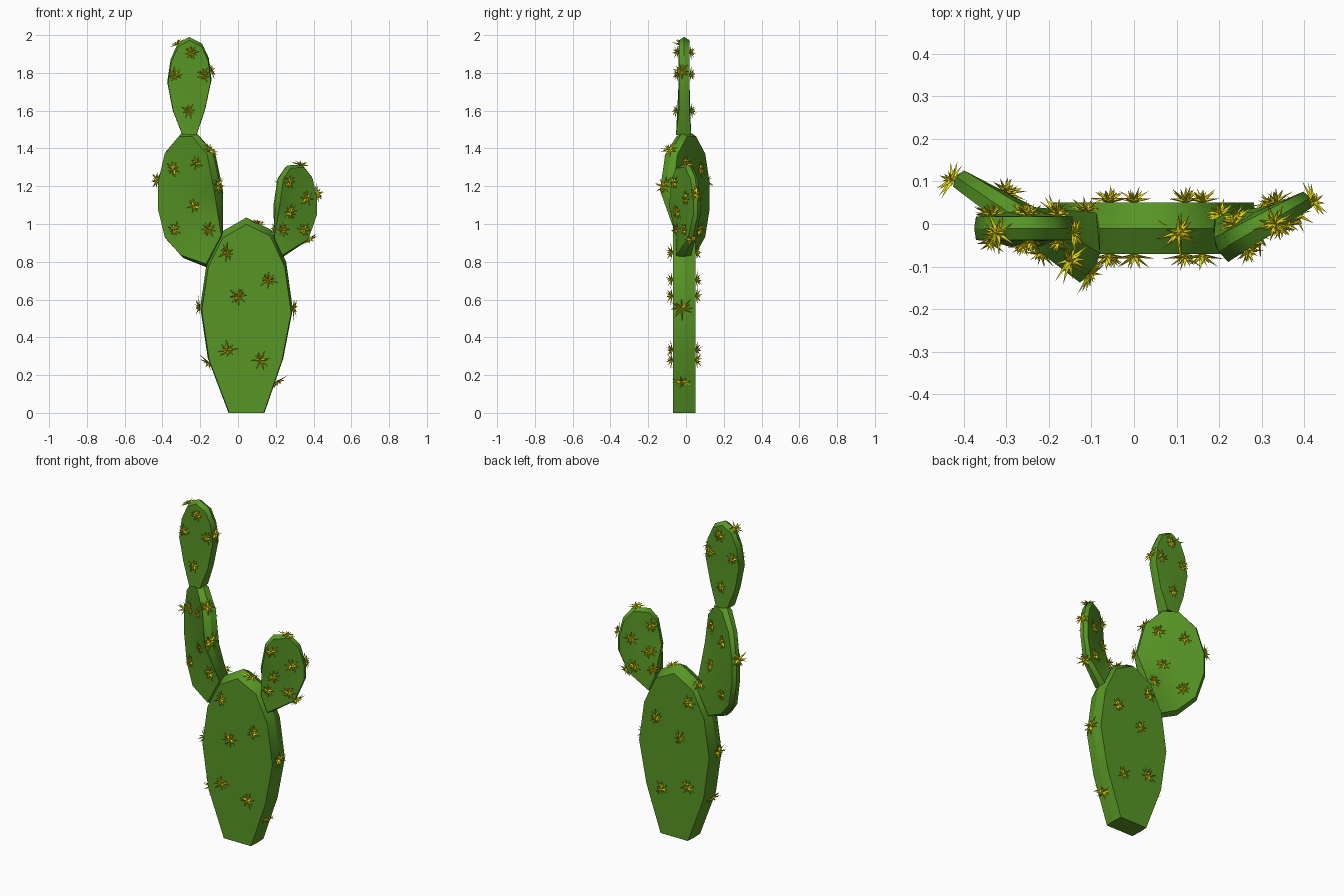
import bpy, bmesh, math, random
from mathutils import Vector
from mathutils.bvhtree import BVHTree

if "Cube" in bpy.data.objects:
    bpy.data.objects.remove(bpy.data.objects["Cube"])

random.seed(4)


def material(name, col):
    m = bpy.data.materials.new(name)
    m.diffuse_color = (*col, 1)
    m.use_nodes = True
    m.node_tree.nodes["Principled BSDF"].inputs["Base Color"].default_value = m.diffuse_color
    return m


GREEN = material("cactus green", (0.095, 0.30, 0.018))
YELLOW = material("spine yellow", (0.78, 0.70, 0.005))


def finish(bm, name, mat):
    me = bpy.data.meshes.new(name)
    bm.to_mesh(me)
    bm.free()
    me.materials.append(mat)
    ob = bpy.data.objects.new(name, me)
    bpy.context.collection.objects.link(ob)


def add_cluster(bm, pos, normal, width, height):
    """Flattened star of slim spines: each a low ridge tapering to a tip."""
    n = normal.normalized()
    u = n.orthogonal().normalized()
    v = n.cross(u)
    spin = random.uniform(0, 6.28)
    for count, reach, rise in ((8, 1.0, 0.3), (6, 0.75, 0.8), (3, 0.3, 1.0)):
        for i in range(count):
            a = spin + reach * 3 + math.tau * i / count + random.uniform(-0.2, 0.2)
            out = u * math.cos(a) + v * math.sin(a)
            side = n.cross(out) * 0.0075
            k = random.uniform(0.75, 1.15)
            tip = bm.verts.new(pos + out * width * reach * k + n * height * rise * k)
            left, right = bm.verts.new(pos - side), bm.verts.new(pos + side)
            top = bm.verts.new(pos + n * 0.009 - out * 0.002)
            for f in ((left, tip, top), (top, tip, right), (right, tip, left)):
                bm.faces.new(f[::-1])


def pad(name, outline, pivot, y0, slope, half, inset, size, spots, rim, joint=()):
    """Flat pad with a ridged rim; half = (x_a, h_a, x_b, h_b); joint points meet the pad below."""
    n = Vector((-slope, 1, 0)).normalized()
    px, pz = pivot
    xa, ha, xb, hb = half
    c = len(outline)

    def h(x):
        return ha + (hb - ha) * min(1, max(0, (x - xa) / (xb - xa)))

    def mid(x, z):
        return Vector((x, y0 + slope * (x - px), z))

    bm = bmesh.new()
    rings = []
    for side, k in ((-1, inset), (0, 1), (1, inset)):
        ring = []
        for i, (x, z) in enumerate(outline):
            x2, z2 = px + (x - px) * k, pz + (z - pz) * k
            p = mid(x2, z2) + n * side * h(x)
            if i in joint:
                p = Vector((x2, -0.013 + side * 0.04, z2))
            ring.append(bm.verts.new(p))
        rings.append(ring)
    for a, b in zip(rings, rings[1:]):
        for i in range(c):
            j = (i + 1) % c
            bm.faces.new((a[i], a[j], b[j], b[i]))
    caps = [bm.faces.new(rings[0]), bm.faces.new(rings[2])]
    bmesh.ops.recalc_face_normals(bm, faces=bm.faces)
    ringed = [set(r) for r in rings]
    for f in bm.faces:
        f.smooth = True
    for e in bm.edges:
        along = any(e.verts[0] in r and e.verts[1] in r for r in ringed)
        e.smooth = not along and e.calc_face_angle(0) < 0.9
    bmesh.ops.poke(bm, faces=caps)
    bmesh.ops.recalc_face_normals(bm, faces=bm.faces)
    tree = BVHTree.FromBMesh(bm)
    finish(bm, name, GREEN)

    # spines on both faces and along the rim
    bm = bmesh.new()
    for x, z in spots:
        for side in (-1, 1):
            xs = x + (2 * n.x * h(x) if side > 0 else 0)
            pos, nor = tree.ray_cast(Vector((xs, side, z)), Vector((0, -side, 0)))[:2]
            if pos:
                add_cluster(bm, pos, nor, size, size * 0.75)
    cx = sum(p[0] for p in outline) / c
    cz = sum(p[1] for p in outline) / c
    for x, z in rim:
        out = Vector((x - cx, slope * (x - cx), (z - cz) * 0.6))
        add_cluster(bm, mid(x, z) - n * 0.012, out, size * 1.25, size * 0.6)
    finish(bm, name + "_spines", YELLOW)


# large base pad
pad("base_pad",
    [(-0.05, 0), (-0.16, 0.29), (-0.2, 0.56), (-0.165, 0.80), (-0.085, 0.96), (0.045, 1.035),
     (0.175, 0.97), (0.255, 0.80), (0.29, 0.55), (0.24, 0.29), (0.14, 0)],
    (0.045, 0), -0.01, 0, (-0.2, 0.06, 0.3, 0.06), 0.965, 0.048,
    [(-0.06, 0.85), (0.16, 0.705), (0.0, 0.62), (-0.055, 0.335), (0.12, 0.28)],
    [(-0.2, 0.56), (0.288, 0.555), (-0.155, 0.27), (0.205, 0.17), (0.105, 1.0)])

# left pad, turned, its lower right edge meeting the base pad
pad("left_pad",
    [(-0.30, 1.48), (-0.38, 1.385), (-0.42, 1.22), (-0.42, 1.08), (-0.38, 0.92), (-0.29, 0.82),
     (-0.165, 0.77), (-0.08, 0.93), (-0.095, 1.18), (-0.135, 1.38), (-0.22, 1.48)],
    (-0.255, 1.14), 0.0, -0.68, (-0.42, 0.023, -0.09, 0.042), 0.95, 0.045,
    [(-0.335, 1.29), (-0.215, 1.325), (-0.225, 1.10), (-0.33, 0.97), (-0.155, 0.97)],
    [(-0.418, 1.23), (-0.145, 1.39), (-0.1, 1.2)], joint=(6, 7))

# right pad, turned the other way
pad("right_pad",
    [(0.26, 1.31), (0.22, 1.25), (0.198, 1.1), (0.185, 0.92), (0.23, 0.82), (0.365, 0.91),
     (0.415, 1.05), (0.415, 1.14), (0.39, 1.25), (0.34, 1.315)],
    (0.30, 1.07), -0.005, 0.58, (0.185, 0.034, 0.415, 0.021), 0.94, 0.042,
    [(0.265, 1.22), (0.36, 1.135), (0.27, 1.065), (0.235, 0.97), (0.345, 0.97)],
    [(0.412, 1.16), (0.37, 0.925), (0.325, 1.31)], joint=(3, 4))

# small top pad
pad("top_pad",
    [(-0.295, 1.47), (-0.345, 1.6), (-0.375, 1.75), (-0.357, 1.87), (-0.32, 1.955), (-0.258, 1.99),
     (-0.19, 1.955), (-0.155, 1.88), (-0.14, 1.765), (-0.175, 1.6), (-0.22, 1.47)],
    (-0.258, 1.47), -0.01, 0, (-0.38, 0.028, -0.13, 0.028), 0.965, 0.04,
    [(-0.245, 1.91), (-0.335, 1.79), (-0.18, 1.79), (-0.26, 1.6)],
    [(-0.32, 1.95), (-0.145, 1.81)], joint=(0, 10))
